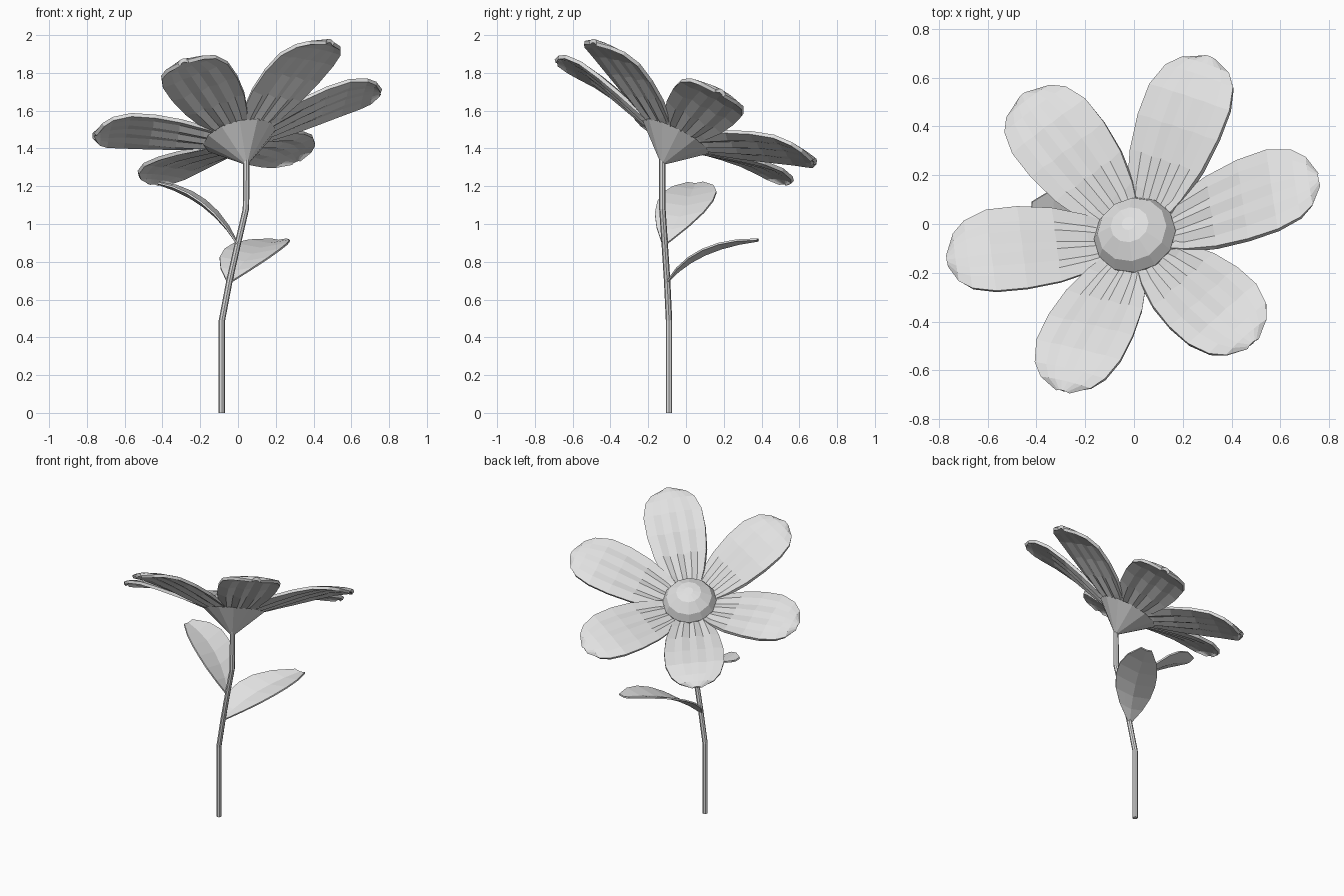
import bpy, bmesh, math
from mathutils import Vector, Matrix

cube = bpy.data.objects.get("Cube")
if cube:
    bpy.data.objects.remove(cube)

grey = bpy.data.materials.new("plain grey")
grey.use_nodes = True
grey.diffuse_color = (0.75, 0.75, 0.75, 1)
grey.node_tree.nodes["Principled BSDF"].inputs["Base Color"].default_value = (0.75, 0.75, 0.75, 1)


def make_object(name, bm, matrix=None):
    if matrix:
        bm.transform(matrix)
    mesh = bpy.data.meshes.new(name)
    bm.to_mesh(mesh)
    bm.free()
    mesh.materials.append(grey)
    obj = bpy.data.objects.new(name, mesh)
    bpy.context.collection.objects.link(obj)
    return obj


def skin(bm, rows, closed=False):
    """Join rows of points with quads."""
    verts = [[bm.verts.new(p) for p in row] for row in rows]
    count = len(rows[0])
    for a, b in zip(verts, verts[1:]):
        for i in range(count if closed else count - 1):
            j = (i + 1) % count
            bm.faces.new((a[i], b[i], b[j], a[j]))
    return verts


def thicken(obj, amount):
    mod = obj.modifiers.new("Thickness", "SOLIDIFY")
    mod.thickness = amount
    mod.offset = -1


def lathe(name, profile, sides, matrix):
    """Turn (radius, height) pairs round the flower axis."""
    bm = bmesh.new()
    rows = [[(r * math.cos(math.tau * i / sides), r * math.sin(math.tau * i / sides), h)
             for i in range(sides)] for r, h in profile]
    verts = skin(bm, rows, True)
    bm.faces.new(verts[0])
    bm.faces.new(verts[-1])
    bmesh.ops.recalc_face_normals(bm, faces=bm.faces)
    return make_object(name, bm, matrix)


# Flower frame: origin at the top of the stem, z along the tilted flower axis
apex = Vector((0.045, -0.125, 1.32))
axis = Vector((-0.26, 0.5, 1)).normalized()
side = (Vector((1, 0, 0)) - axis * axis.x).normalized()
up = axis.cross(side)
flower = Matrix.Translation(apex) @ Matrix((side, up, axis)).transposed().to_4x4()

# Stem
stem_path = [(-0.085, -0.09, 0), (-0.085, -0.09, 0.49), (-0.045, -0.1, 0.7),
             (0.0, -0.113, 0.9), (0.042, -0.125, 1.08), (0.045, -0.125, 1.35)]
bm = bmesh.new()
rows = [[(x + 0.017 * math.cos(math.tau * i / 8), y + 0.017 * math.sin(math.tau * i / 8), z)
         for i in range(8)] for x, y, z in stem_path]
ends = skin(bm, rows, True)
bm.faces.new(ends[0])
bm.faces.new(ends[-1])
bmesh.ops.recalc_face_normals(bm, faces=bm.faces)
make_object("stem", bm)

# Calyx and flower centre
lathe("calyx", [(0.012, 0), (0.197, 0.162)], 12, flower)
lathe("flower_centre", [(0.16, 0.14), (0.172, 0.185), (0.145, 0.235),
                        (0.08, 0.28), (0.03, 0.293)], 12, flower)

# Petals: (distance from axis, height, half width, pleat depth)
petal_rows = [(0.14, 0.17, 0.1, 0.006), (0.2, 0.19, 0.128, 0.008),
              (0.33, 0.236, 0.168, 0.008), (0.47, 0.282, 0.188, 0.006),
              (0.6, 0.317, 0.188, 0.003), (0.7, 0.328, 0.158, 0),
              (0.755, 0.326, 0.112, 0), (0.795, 0.318, 0.03, 0)]
columns = [-1, -0.66, -0.4, -0.12, 0.12, 0.4, 0.66, 1]
placement = [(7.5, 1.02), (64.5, 1), (125, 0.97), (186.5, 0.965), (249.7, 1), (310.4, 1.02)]
for n, (angle, length) in enumerate(placement):
    bm = bmesh.new()
    rows = [[(r * length, w * u, h + d * (-1) ** i + 0.05 * u * u * (0.45 - r))
             for i, u in enumerate(columns)] for r, h, w, d in petal_rows]
    skin(bm, rows)
    petal = make_object(f"petal_{n + 1}", bm,
                        flower @ Matrix.Rotation(math.radians(angle), 4, "Z"))
    thicken(petal, 0.02)

# Leaves: centre line points, with a lengthwise crease
half_widths = [0.015, 0.085, 0.13, 0.148, 0.142, 0.108, 0.04]


def leaf(name, start, middle, end, across):
    a, b, c = Vector(start), Vector(middle), Vector(end)
    across = Vector(across).normalized()
    steps = len(half_widths) - 1
    control = 2 * b - (a + c) / 2
    rows = []
    for i, w in enumerate(half_widths):
        t = i / steps
        p = a * (1 - t) ** 2 + control * 2 * t * (1 - t) + c * t * t
        rows.append([p + across * w * u + Vector((0, 0, 0.18 * w * (abs(u) - 0.5)))
                     for u in (-1, -0.5, 0, 0.5, 1)])
    bm = bmesh.new()
    skin(bm, rows)
    thicken(make_object(name, bm), 0.01)


leaf("upper_leaf", (0.0, -0.113, 0.9), (-0.18, -0.005, 1.11), (-0.42, 0.05, 1.22), (-0.08, -1, -0.03))
leaf("lower_leaf", (-0.045, -0.1, 0.7), (0.075, 0.1, 0.856), (0.215, 0.38, 0.92), (-1, 0.1, 0))
